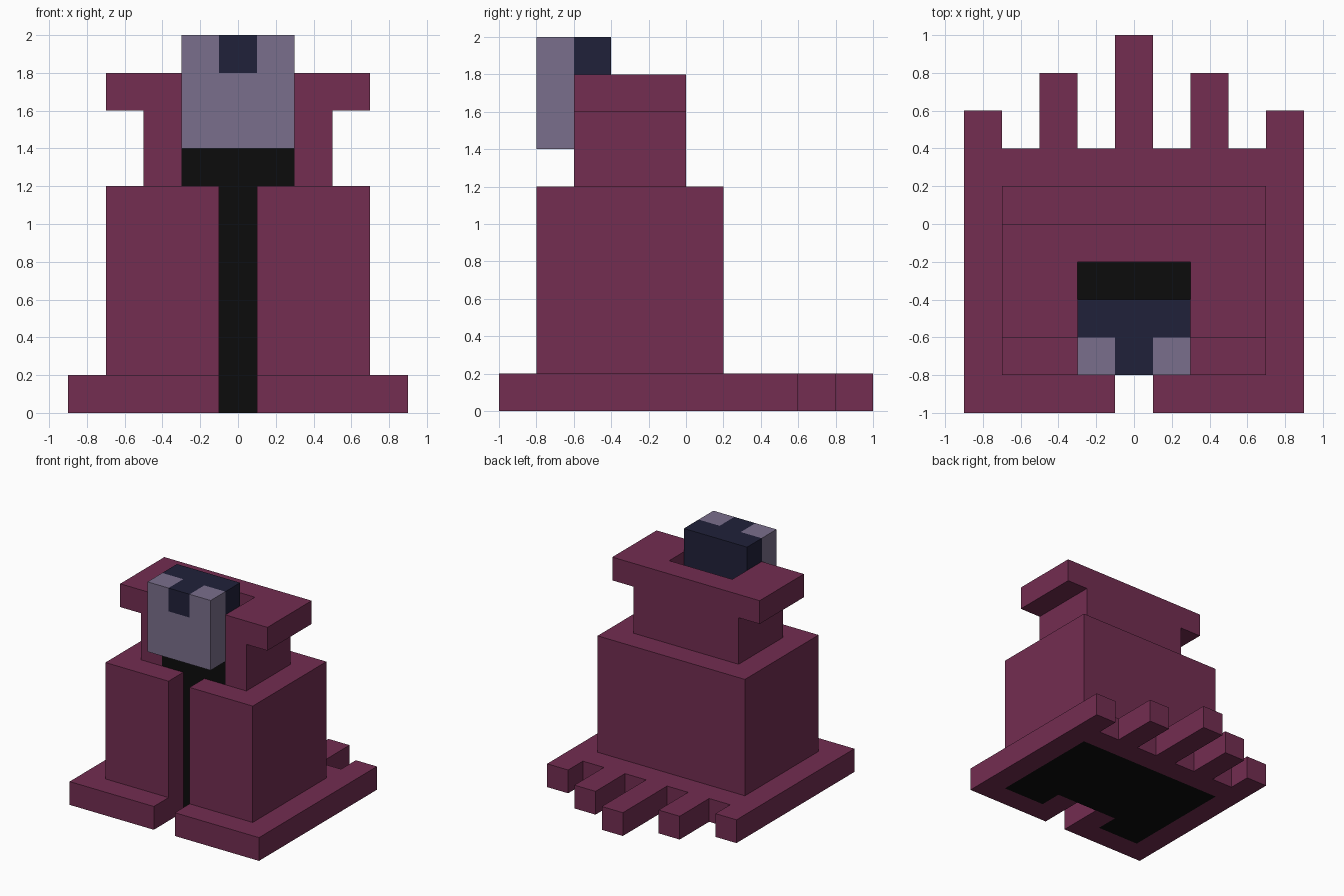
import bpy
import bmesh

cube = bpy.data.objects.get("Cube")
if cube:
    bpy.data.objects.remove(cube, do_unlink=True)


def material(name, rgb):
    """Flat material from 0-255 display values."""
    lin = [((c / 255 + 0.055) / 1.055) ** 2.4 if c > 10 else c / 255 / 12.92 for c in rgb]
    mat = bpy.data.materials.new(name)
    mat.use_nodes = True
    mat.diffuse_color = (*lin, 1)
    mat.node_tree.nodes["Principled BSDF"].inputs["Base Color"].default_value = (*lin, 1)
    return mat


ROBE = material("plum_cloth", (115, 45, 81))
BLACK = material("black_cloth", (12, 12, 12))
SKIN = material("pale_mauve_skin", (122, 111, 140))
HAIR = material("dark_navy_hair", (32, 33, 58))


def prism(name, outline, low, high, mat, axis="z"):
    """Extrude an outline: (x, y) along z, or (x, z) along y."""
    bm = bmesh.new()
    verts = [bm.verts.new((a, b, low) if axis == "z" else (a, low, b)) for a, b in outline]
    face = bm.faces.new(verts)
    ext = bmesh.ops.extrude_face_region(bm, geom=[face])
    moved = [v for v in ext["geom"] if isinstance(v, bmesh.types.BMVert)]
    step = high - low
    bmesh.ops.translate(bm, verts=moved, vec=(0, 0, step) if axis == "z" else (0, step, 0))
    bmesh.ops.recalc_face_normals(bm, faces=bm.faces)
    mesh = bpy.data.meshes.new(name)
    bm.to_mesh(mesh)
    bm.free()
    mesh.materials.append(mat)
    obj = bpy.data.objects.new(name, mesh)
    bpy.context.collection.objects.link(obj)
    return obj


def mirrored(half):
    """Complete an outline from its +x half."""
    return half + [(-x, y) for x, y in reversed(half)]


def box(x, y0, y1):
    return mirrored([(x, y0), (x, y1)])


# Hem: open at the front, tattered strips at the back, hollow for the lining
hem = [(0.1, -0.6), (0.3, -0.6), (0.3, -0.8), (0.7, -0.8), (0.7, 0.2)]
hem_inner = list(reversed(hem))
hem_outer = [(0.1, -1), (0.9, -1), (0.9, 0.6), (0.7, 0.6), (0.7, 0.4), (0.5, 0.4),
             (0.5, 0.8), (0.3, 0.8), (0.3, 0.4), (0.1, 0.4), (0.1, 1)]
prism("robe_hem", mirrored(hem_inner + hem_outer), 0, 0.2, ROBE)
prism("robe_lining", mirrored(hem), 0, 0.2, BLACK)

# Robe body with the front slit, wrapped around the dark figure
prism("robe_body", mirrored([(0.3, -0.2), (0.3, -0.6), (0.1, -0.6), (0.1, -0.8),
                             (0.7, -0.8), (0.7, 0.2)]), 0.2, 1.2, ROBE)
prism("inner_body", box(0.3, -0.6, -0.2), 0.2, 1.4, BLACK)

# High collar, open at the front, with a wider rim
for name, width, low, high in (("collar", 0.5, 1.2, 1.6), ("collar_rim", 0.7, 1.6, 1.8)):
    prism(name, mirrored([(0.3, -0.2), (0.3, -0.6), (width, -0.6), (width, 0)]),
          low, high, ROBE)

# Head: pale face with a dark forelock, crown and back of the hair
prism("face", mirrored([(0.1, 1.8), (0.1, 2), (0.3, 2), (0.3, 1.4)]),
      -0.8, -0.6, SKIN, axis="y")
prism("hair_crown", mirrored([(0.1, -0.8), (0.1, -0.6), (0.3, -0.6), (0.3, -0.4)]),
      1.8, 2, HAIR)
prism("hair_back", box(0.3, -0.6, -0.4), 1.4, 1.8, HAIR)
